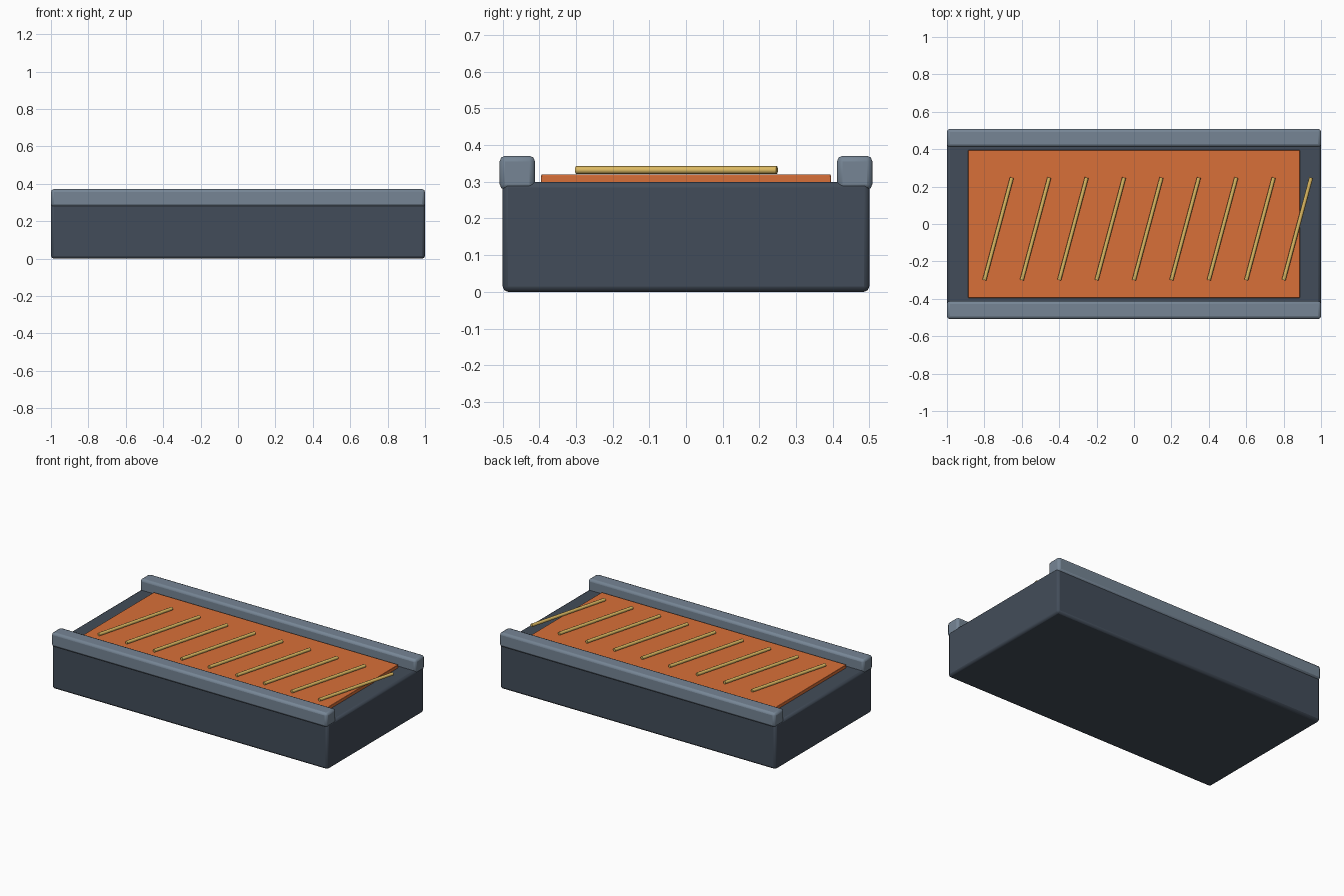
import bpy
from math import radians

if "Cube" in bpy.data.objects:
    bpy.data.objects.remove(bpy.data.objects["Cube"])


def material(name, rgb):
    m = bpy.data.materials.new(name)
    m.diffuse_color = (*rgb, 1)
    m.use_nodes = True
    m.node_tree.nodes["Principled BSDF"].inputs["Base Color"].default_value = m.diffuse_color
    return m


dark = material("dark_slate", (0.055, 0.073, 0.10))
steel = material("steel_grey", (0.18, 0.235, 0.30))
orange = material("orange", (0.69, 0.16, 0.04))
yellow = material("yellow", (0.71, 0.48, 0.12))


def box(name, centre, size, mat, bevel):
    bpy.ops.mesh.primitive_cube_add(size=1, location=centre)
    ob = bpy.context.object
    ob.name = name
    ob.scale = size
    bpy.ops.object.transform_apply(location=False, rotation=False, scale=True)
    ob.data.materials.append(mat)
    mod = ob.modifiers.new("bevel", "BEVEL")
    mod.width = bevel
    mod.segments = 2
    bpy.ops.object.shade_smooth_by_angle(angle=radians(30))
    return ob


# Platform body and raised deck panel
box("platform_base", (0, 0, 0.15), (2, 1, 0.3), dark, 0.015)
box("deck_panel", (0, 0, 0.305), (1.775, 0.79, 0.03), orange, 0.003)

# Side rails
for side, y in (("front", -0.46), ("back", 0.46)):
    box(side + "_rail", (0, y, 0.3245), (2, 0.096, 0.093), steel, 0.015)

# Slanted rods lying on the deck
for i in range(9):
    x = -0.8 + 0.2 * i
    curve = bpy.data.curves.new("slanted_rod", "CURVE")
    curve.dimensions = "3D"
    curve.bevel_depth = 0.0105
    curve.bevel_resolution = 2
    curve.use_fill_caps = True
    line = curve.splines.new("POLY")
    line.points.add(1)
    line.points[0].co = (x, -0.3, 0.332, 1)
    line.points[1].co = (x + 0.147, 0.248, 0.332, 1)
    curve.materials.append(yellow)
    rod = bpy.data.objects.new(f"slanted_rod_{i + 1}", curve)
    bpy.context.collection.objects.link(rod)
